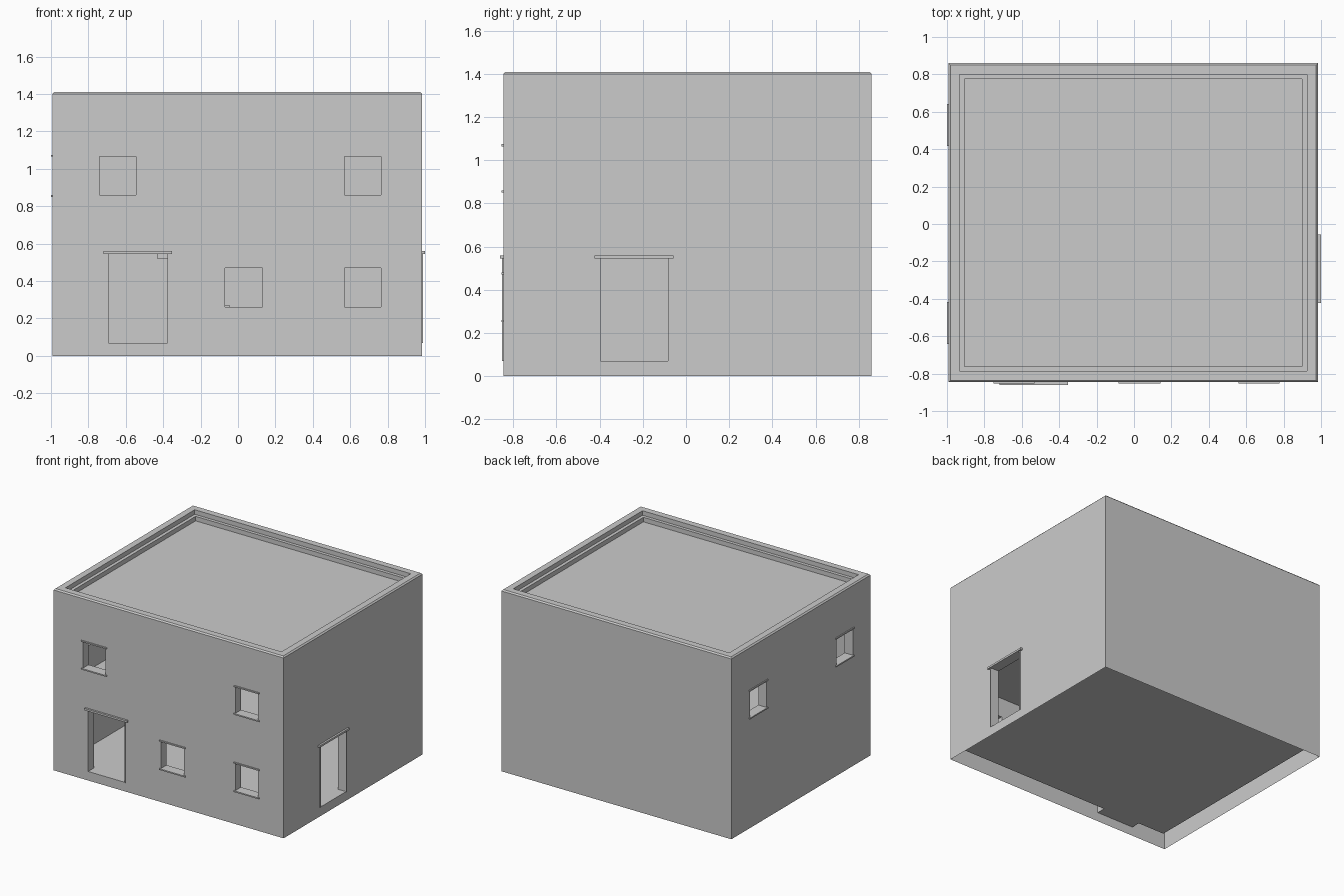
import bpy, bmesh

if "Cube" in bpy.data.objects:
    bpy.data.objects.remove(bpy.data.objects["Cube"])

X0, X1, Y0, Y1 = -0.992, 0.984, -0.846, 0.86   # outer wall planes
T = 0.07                                       # wall thickness
FLOOR, SLAB = 0.07, 0.67                       # storey floor levels


def box(name, x0, x1, y0, y1, z0, z1):
    me = bpy.data.meshes.new(name)
    bm = bmesh.new()
    bmesh.ops.create_cube(bm, size=1)
    for v in bm.verts:
        v.co = (x1 if v.co.x > 0 else x0, y1 if v.co.y > 0 else y0, z1 if v.co.z > 0 else z0)
    bm.to_mesh(me)
    bm.free()
    ob = bpy.data.objects.new(name, me)
    bpy.context.collection.objects.link(ob)
    return ob


# Outer block with a small chamfer around the top rim
house = box("house_walls", X0, X1, Y0, Y1, 0, 1.41)
bm = bmesh.new()
bm.from_mesh(house.data)
rim = [e for e in bm.edges if all(v.co.z > 1.4 for v in e.verts)]
bmesh.ops.bevel(bm, geom=rim, offset=0.01, segments=1, affect='EDGES', profile=0.5)
bm.to_mesh(house.data)
bm.free()

cutters = []


def cut(*dims):
    c = box("cutter", *dims)
    c.hide_render = True
    cutters.append(c)


def inset(d, z0, z1):
    cut(X0 + d, X1 - d, Y0 + d, Y1 - d, z0, z1)


# Two rooms, stepped roof recess and stairwell
STEPS, W, H = 11, 0.0645, 0.05
SX, SY = 0.15, 0.50
inset(T, FLOOR, SLAB - 0.05)
inset(T, SLAB, 1.28)
inset(0.06, 1.375, 1.6)
inset(0.085, 1.34, 1.5)
cut(SX - (STEPS - 1) * W, SX, SY, Y1 - T, SLAB - 0.1, SLAB + 0.1)

# Openings: wall side, start and end along the wall, bottom and top
WINDOWS = [("front", -0.74, -0.545, 0.86, 1.065), ("front", 0.57, 0.765, 0.86, 1.065),
           ("front", -0.07, 0.13, 0.26, 0.47), ("front", 0.57, 0.765, 0.26, 0.47),
           ("left", -0.63, -0.43, 0.86, 1.065), ("left", 0.43, 0.63, 0.86, 1.065)]
DOORS = [("front", -0.695, -0.375, FLOOR, 0.55), ("right", -0.40, -0.08, FLOOR, 0.55)]


def on_wall(side, a, b, inner, outer):
    """x and y limits of a piece reaching inward and outward from a wall face"""
    if side == "front":
        return a, b, Y0 - outer, Y0 + inner
    if side == "left":
        return X0 - outer, X0 + inner, a, b
    return X1 - inner, X1 + outer, a, b


for side, a, b, z0, z1 in WINDOWS + DOORS:
    cut(*on_wall(side, a, b, T + 0.05, 0.05), z0, z1)

for c in cutters:
    m = house.modifiers.new("cut", 'BOOLEAN')
    m.operation, m.solver, m.object = 'DIFFERENCE', 'EXACT', c
dg = bpy.context.evaluated_depsgraph_get()
mesh = bpy.data.meshes.new_from_object(house.evaluated_get(dg))
house.modifiers.clear()
house.data = mesh
for c in cutters:
    bpy.data.objects.remove(c)

# The shell is open underneath
bm = bmesh.new()
bm.from_mesh(mesh)
low = [f for f in bm.faces if all(v.co.z < 0.001 for v in f.verts)]
bmesh.ops.delete(bm, geom=low, context='FACES')
bm.to_mesh(mesh)
bm.free()

# Window sills and heads
for side, a, b, z0, z1 in WINDOWS:
    lim = on_wall(side, a - 0.012, b + 0.012, 0.005, 0.008)
    box("window_sill", *lim, z0 - 0.01, z0)
    box("window_head", *lim, z1, z1 + 0.01)

# Door lintels and slim jambs
for side, a, b, z0, z1 in DOORS:
    box("door_lintel", *on_wall(side, a - 0.023, b + 0.023, 0.005, 0.015), z1 - 0.005, z1 + 0.01)
    for s, e in ((a - 0.003, a + 0.003), (b - 0.003, b + 0.003)):
        box("door_jamb", *on_wall(side, s, e, 0.005, 0.006), z0, z1 - 0.005)

# Solid staircase along the back wall, ending in a landing
profile = [(SX, FLOOR)]
for i in range(STEPS):
    z = FLOOR + (i + 1) * H
    x_end = X0 + T if i == STEPS - 1 else SX - (i + 1) * W
    profile += [(SX - i * W, z), (x_end, z)]
profile.append((X0 + T, FLOOR))
me = bpy.data.meshes.new("staircase")
bm = bmesh.new()
side = bm.faces.new([bm.verts.new((x, SY, z)) for x, z in profile])
ext = bmesh.ops.extrude_face_region(bm, geom=[side], use_keep_orig=True)
for v in [g for g in ext["geom"] if isinstance(g, bmesh.types.BMVert)]:
    v.co.y = Y1 - T
bmesh.ops.recalc_face_normals(bm, faces=bm.faces)
bm.to_mesh(me)
bm.free()
bpy.context.collection.objects.link(bpy.data.objects.new("staircase", me))
